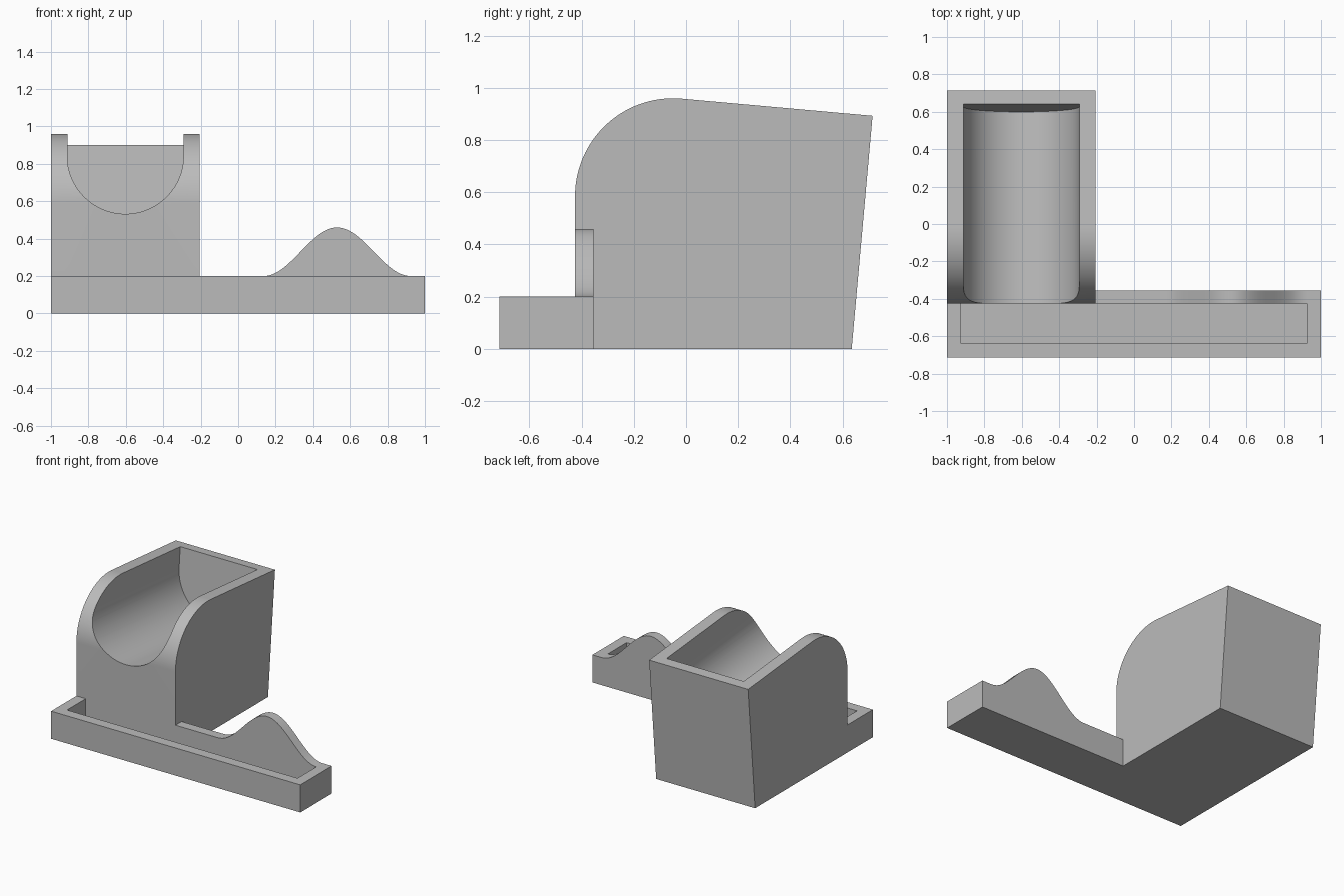
import bpy, bmesh, math
from mathutils import Matrix, Vector

old = bpy.data.objects.get("Cube")
if old:
    bpy.data.objects.remove(old, do_unlink=True)

grey = bpy.data.materials.new("plain grey")
grey.use_nodes = True
grey.diffuse_color = (0.5, 0.5, 0.5, 1)
grey.node_tree.nodes["Principled BSDF"].inputs["Base Color"].default_value = (0.5, 0.5, 0.5, 1)


def prism(name, outline, sweep, matrix=Matrix()):
    """Solid made by sweeping a closed outline of 3D points along a vector."""
    bm = bmesh.new()
    face = bm.faces.new([bm.verts.new(p) for p in outline])
    swept = bmesh.ops.extrude_face_region(bm, geom=[face])["geom"]
    bmesh.ops.translate(bm, vec=Vector(sweep),
                        verts=[v for v in swept if isinstance(v, bmesh.types.BMVert)])
    bmesh.ops.recalc_face_normals(bm, faces=bm.faces)
    bm.transform(matrix)
    mesh = bpy.data.meshes.new(name)
    bm.to_mesh(mesh)
    bm.free()
    mesh.materials.append(grey)
    obj = bpy.data.objects.new(name, mesh)
    bpy.context.collection.objects.link(obj)
    return obj


def block(name, x0, x1, y0, y1, z0, z1):
    return prism(name, [(x0, y0, z0), (x1, y0, z0), (x1, y1, z0), (x0, y1, z0)], (0, 0, z1 - z0))


def combine(target, tool, operation):
    """Apply a boolean and discard the tool."""
    mod = target.modifiers.new(operation.lower(), 'BOOLEAN')
    mod.operation, mod.solver, mod.object = operation, 'EXACT', tool
    bpy.context.view_layer.objects.active = target
    bpy.ops.object.modifier_apply(modifier=mod.name)
    bpy.data.objects.remove(tool, do_unlink=True)


FRONT, WALL_BACK = -0.425, -0.355     # shared planes of tray and holder
TILT = math.atan(0.0892)              # top and back of the holder lean together

# Tray with a sunken trough
stand = block("card_tray_and_holder", -1, 1, -0.715, WALL_BACK, 0, 0.2)
combine(stand, block("trough_cutter", -0.925, 0.925, -0.64, FRONT, 0.06, 0.4), 'DIFFERENCE')

# Bell-shaped back rest on the tray's rear wall
mid, half, steps = 0.53, 0.395, 48
bell = [(mid + half, FRONT, 0.1), (mid - half, FRONT, 0.1)]
for i in range(steps + 1):
    t = 2 * i / steps - 1
    bell.append((mid + half * t, FRONT, 0.2 + 0.13 * (1 + math.cos(math.pi * t))))
combine(stand, prism("back_rest", bell, (0, WALL_BACK - FRONT, 0)), 'UNION')

# Holder body: rounded front top, leaning back
radius = 0.375
cy, cz = FRONT + radius, 0.585
side = [(-1, 0.635, 0), (-1, FRONT, 0)]
for i in range(41):
    a = math.pi - (math.pi / 2 + TILT) * i / 40
    side.append((-1, cy + radius * math.cos(a), cz + radius * math.sin(a)))
side.append((-1, 0.715, 0.893))
holder = prism("holder_body", side, (0.795, 0, 0))

# U-shaped cradle, parallel to the sloping top and closed at the back
r = 0.31
u = [(r, 0, 0.6), (-r, 0, 0.6)]
for i in range(65):
    a = math.pi + math.pi * i / 64
    u.append((r * math.cos(a), 0, r * math.sin(a)))
place = Matrix.Translation((-0.6025, 0.627, 0.75)) @ Matrix.Rotation(-TILT, 4, 'X')
combine(holder, prism("cradle_cutter", u, (0, -1.4, 0), place), 'DIFFERENCE')
combine(stand, holder, 'UNION')

# Merge flat regions and shade
bm = bmesh.new()
bm.from_mesh(stand.data)
bmesh.ops.remove_doubles(bm, verts=bm.verts, dist=0.0001)
bmesh.ops.dissolve_limit(bm, angle_limit=math.radians(0.3), verts=bm.verts, edges=bm.edges)
bm.to_mesh(stand.data)
bm.free()
bpy.ops.object.select_all(action='DESELECT')
stand.select_set(True)
bpy.context.view_layer.objects.active = stand
bpy.ops.object.shade_smooth_by_angle(angle=math.radians(30))
